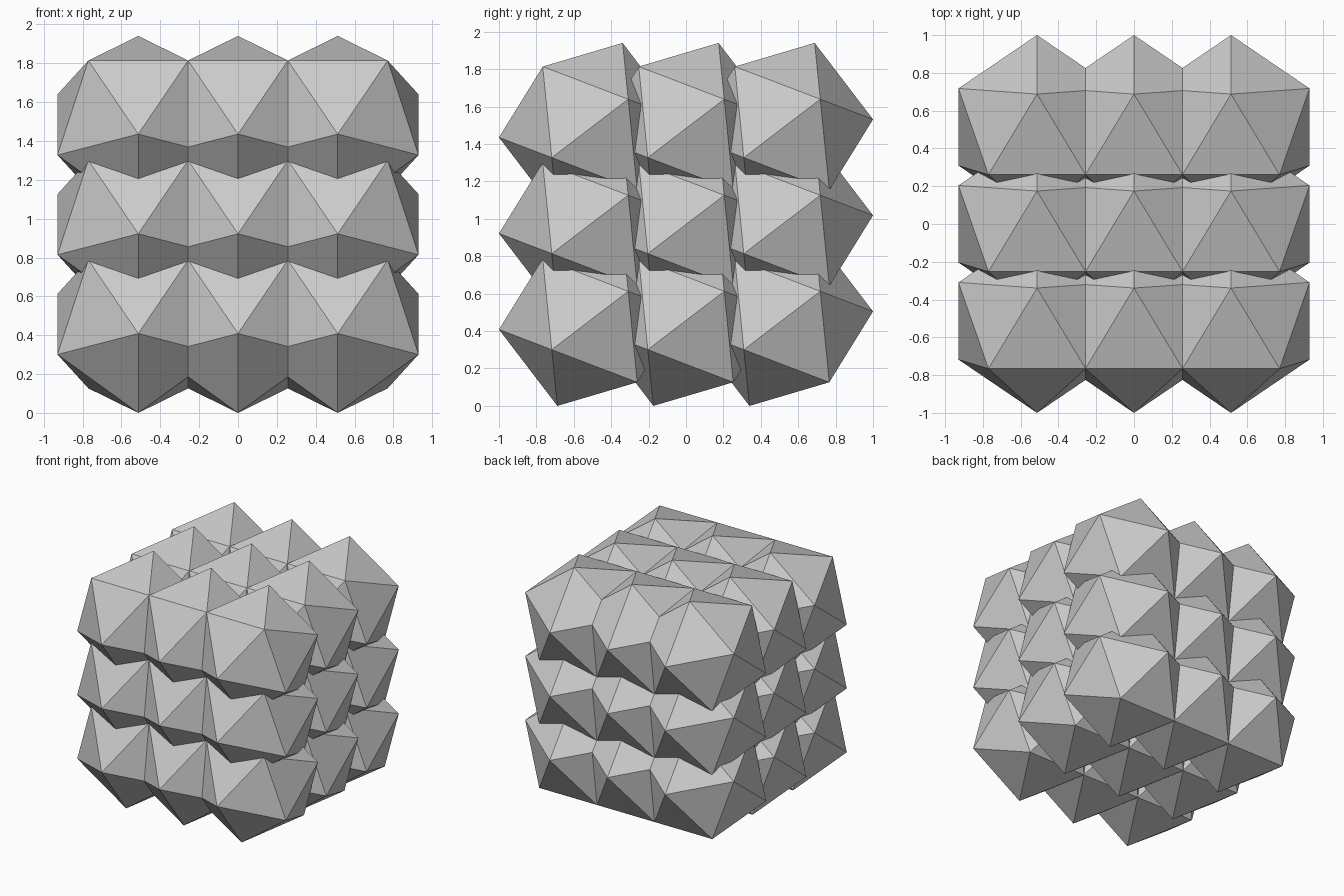
import bpy, bmesh
from math import radians
from mathutils import Matrix

if "Cube" in bpy.data.objects:
    bpy.data.objects.remove(bpy.data.objects["Cube"])

R = 0.489            # radius of one icosahedron
STEP = 1.05 * R      # grid spacing, slightly overlapping
TILT = radians(-20.9)

# one tilted icosahedron, baked into a shared mesh
mesh = bpy.data.meshes.new("icosahedron")
bm = bmesh.new()
turn = Matrix.Rotation(TILT, 4, 'X') @ Matrix.Rotation(radians(90), 4, 'Z')
bmesh.ops.create_icosphere(bm, subdivisions=1, radius=R, matrix=turn)
half_height = max(v.co.z for v in bm.verts)
bm.to_mesh(mesh)
bm.free()

# 3 x 3 x 3 cluster standing on the ground
for k in range(3):
    for j in range(3):
        for i in range(3):
            cell = bpy.data.objects.new(f"cell_{i}_{j}_{k}", mesh)
            cell.location = ((i - 1) * STEP, (j - 1) * STEP, half_height + k * STEP)
            bpy.context.collection.objects.link(cell)
